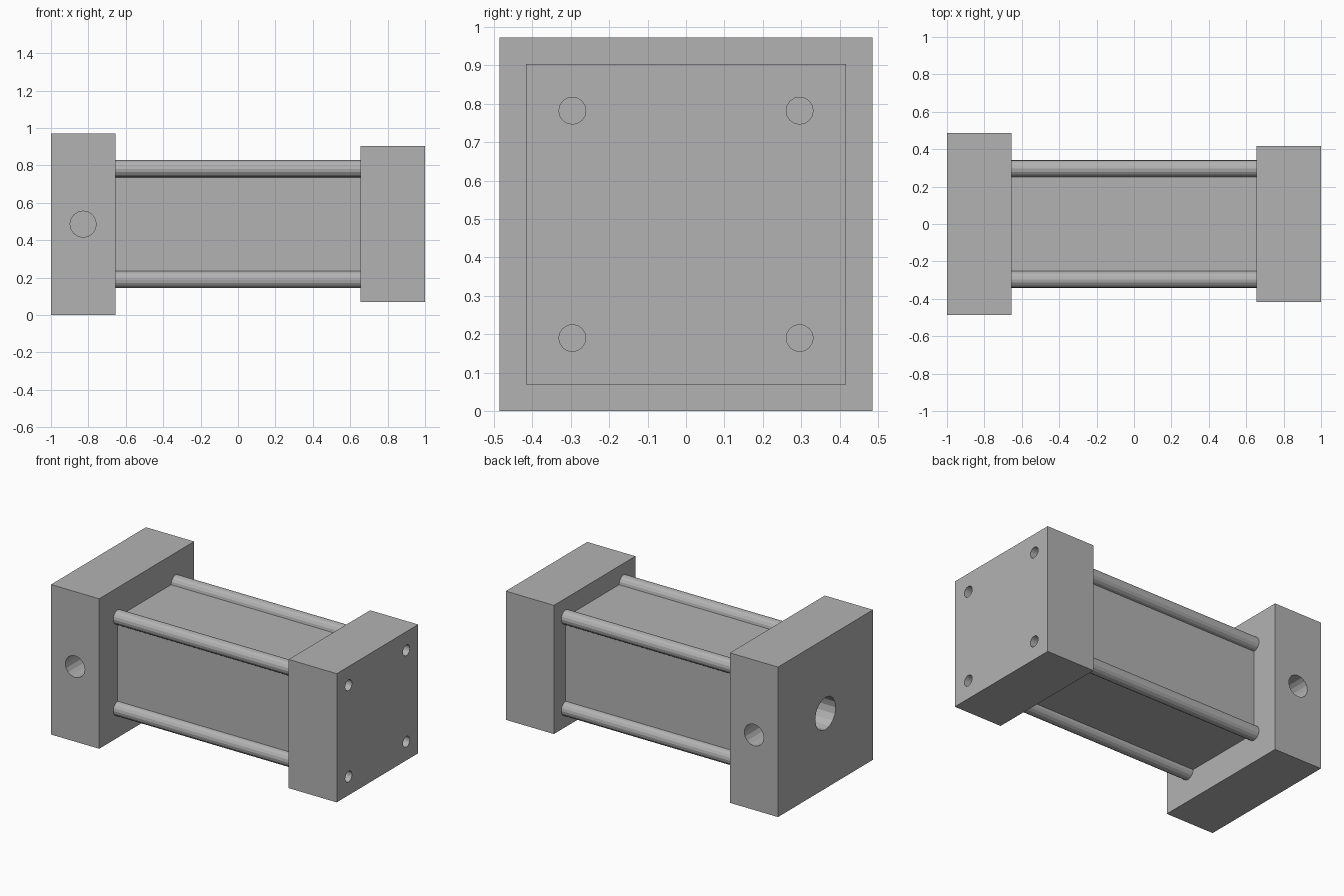
import bpy
from math import pi
from mathutils import Matrix, Vector

if "Cube" in bpy.data.objects:
    bpy.data.objects.remove(bpy.data.objects["Cube"])

MID = 0.486      # height of the long axis
ROD = 0.296      # offset of the tie rods from the axis
INNER = 0.655    # inner faces of the end blocks
SIDES = 16

grey = bpy.data.materials.new("machined_grey")
grey.use_nodes = True
colour = (0.45, 0.45, 0.45, 1)
grey.diffuse_color = colour
grey.node_tree.nodes["Principled BSDF"].inputs["Base Color"].default_value = colour


def finish(name):
    ob = bpy.context.object
    ob.name = name
    ob.data.materials.append(grey)
    return ob


def block(name, x0, x1, size):
    bpy.ops.mesh.primitive_cube_add(size=1, location=((x0 + x1) / 2, 0, MID))
    ob = finish(name)
    ob.data.transform(Matrix.Diagonal((x1 - x0, size, size, 1)))
    return ob


def cylinder(name, start, end, radius):
    start, end = Vector(start), Vector(end)
    axis = end - start
    bpy.ops.mesh.primitive_cylinder_add(
        vertices=SIDES, radius=radius, depth=axis.length,
        location=(start + end) / 2,
        rotation=axis.to_track_quat('Z', 'Y').to_euler())
    return finish(name)


def drill(target, start, end, radius):
    cutter = cylinder("hole_cutter", start, end, radius)
    mod = target.modifiers.new("hole", 'BOOLEAN')
    mod.operation = 'DIFFERENCE'
    mod.solver = 'EXACT'
    mod.object = cutter
    bpy.context.view_layer.objects.active = target
    bpy.ops.object.modifier_apply(modifier=mod.name)
    bpy.data.objects.remove(cutter)


# Body and end blocks
block("barrel", -INNER, INNER, 2 * ROD)
port_block = block("port_end_block", -1, -INNER, 0.972)
rod_block = block("bolted_end_block", INNER, 1, 0.834)

# Blind bore in the end and ports on both sides
drill(port_block, (-1.05, 0, MID), (-0.75, 0, MID), 0.105)
for s in (-1, 1):
    drill(port_block, (-0.828, s * 0.55, MID), (-0.828, s * 0.23, MID), 0.07)

# Four tie rods with matching bolt holes
for sy, y in (("right", -ROD), ("left", ROD)):
    for sz, z in (("lower", MID - ROD), ("upper", MID + ROD)):
        cylinder(f"tie_rod_{sz}_{sy}", (-INNER, y, z), (INNER, y, z), 0.046)
        drill(rod_block, (1.05, y, z), (0.75, y, z), 0.035)
